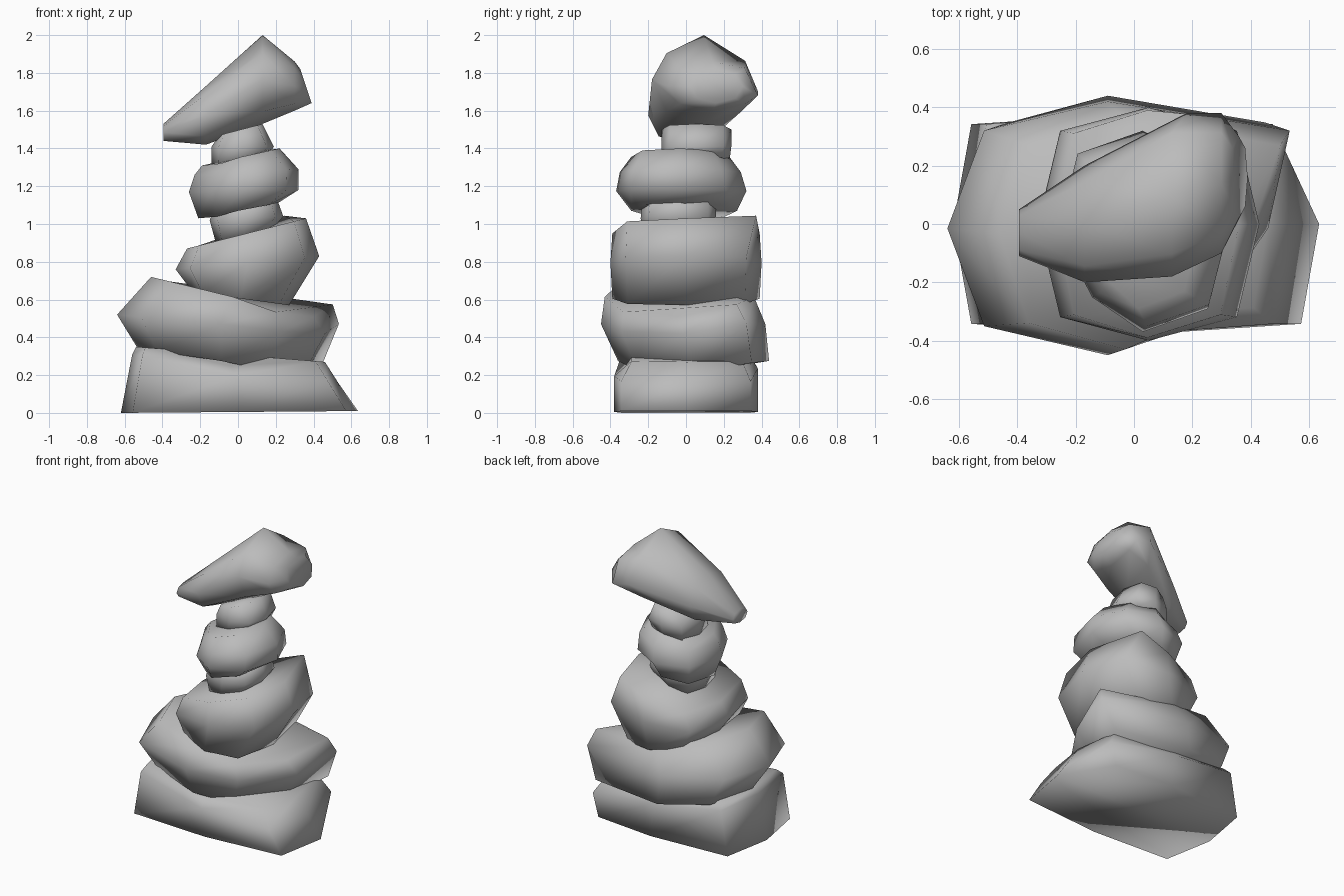
import bpy
import bmesh
import math
from mathutils import Vector

cube = bpy.data.objects.get("Cube")
if cube:
    bpy.data.objects.remove(cube, do_unlink=True)

stone_grey = bpy.data.materials.new("stone_grey")
stone_grey.use_nodes = True
colour = (0.5, 0.5, 0.5, 1)
stone_grey.diffuse_color = colour
stone_grey.node_tree.nodes["Principled BSDF"].inputs["Base Color"].default_value = colour

SIDES = 8
# Ring corner numbers: flat rings by plan direction, upright rings by height
RIGHT, BACK_RIGHT, FRONT_LEFT, FRONT, FRONT_RIGHT = 0, 1, 5, 6, 7
BACK, BACK_TOP, FRONT_TOP = 0, 1, 3


def unit_ring(boxiness):
    """Octagon in the unit square; a lower boxiness power pushes the corners out."""
    for i in range(SIDES):
        angle = math.tau * i / SIDES
        c, s = round(math.cos(angle), 6), round(math.sin(angle), 6)
        yield (math.copysign(abs(c) ** boxiness, c),
               math.copysign(abs(s) ** boxiness, s))


def between(low, high, t):
    return low + (high - low) * (t + 1) / 2


def loft(name, rings, chips):
    """Skin a closed, smooth stone through point rings; chips shift single corners."""
    for (layer, corner), shift in chips.items():
        rings[layer][corner] += Vector(shift)
    bm = bmesh.new()
    loops = [[bm.verts.new(p) for p in ring] for ring in rings]
    for lower, upper in zip(loops, loops[1:]):
        for i in range(SIDES):
            j = (i + 1) % SIDES
            bm.faces.new((lower[i], lower[j], upper[j], upper[i]))
    bm.faces.new(loops[0][::-1])
    bm.faces.new(loops[-1])
    bmesh.ops.recalc_face_normals(bm, faces=bm.faces)
    for face in bm.faces:
        face.smooth = True
    mesh = bpy.data.meshes.new(name)
    bm.to_mesh(mesh)
    bm.free()
    mesh.materials.append(stone_grey)
    bpy.context.collection.objects.link(bpy.data.objects.new(name, mesh))


def flat_stone(name, boxiness, layers, chips={}):
    """Each layer is a tilted ring: left x, left z, right x, right z, front y, back y."""
    rings = []
    for left, left_z, right, right_z, front, back in layers:
        rings.append([Vector((between(left, right, u), between(front, back, v),
                              between(left_z, right_z, u)))
                      for u, v in unit_ring(boxiness)])
    loft(name, rings, chips)


def long_stone(name, boxiness, sections, chips={}):
    """Each section is an upright ring: x, front y, back y, low z, high z, lean."""
    rings = []
    for x, front, back, low, high, lean in sections:
        rings.append([Vector((x + lean * v, between(front, back, u), between(low, high, v)))
                      for u, v in unit_ring(boxiness)])
    loft(name, rings, chips)


# Broad boxy stone on the ground, one bottom corner cut away
flat_stone("base_stone", 0.3, [
    (-.62, 0, .635, .01, -.38, .38),
    (-.56, .31, .53, .16, -.38, .38),
    (-.54, .35, .46, .27, -.32, .33),
], {
    (0, BACK_RIGHT): (-.14, 0, 0),
    (1, FRONT): (0, 0, -.04),
    (2, FRONT): (0, 0, -.06),
})

# Wide slab leaning to one side, drawn out to a point at the back right
slab_chips = {(k, BACK_RIGHT): (.2, 0, .04) for k in range(3)}
slab_chips.update({(k, FRONT_RIGHT): (-.1, .01, 0) for k in range(3)})
flat_stone("leaning_slab", 0.75, [
    (-.53, .34, .35, .21, -.36, .44),
    (-.64, .52, .46, .42, -.45, .42),
    (-.46, .72, .4, .51, -.43, .36),
], slab_chips)

# Heavy wedge in the middle of the stack
flat_stone("middle_wedge", 0.65, [
    (-.24, .64, .27, .57, -.39, .39),
    (-.33, .76, .43, .83, -.4, .4),
    (-.27, .87, .36, 1.03, -.39, .39),
], {(2, BACK_RIGHT): (-.05, .06, .03)})

# Small spacer stone
flat_stone("lower_spacer", 0.7, [
    (-.12, .91, .18, .97, -.23, .15),
    (-.15, 1.02, .24, 1.04, -.24, .16),
    (-.12, 1.1, .2, 1.15, -.23, .16),
])

# Rounded stone above the spacer, narrower across one diagonal
round_chips = {(k, FRONT_LEFT): (.05, .04, 0) for k in range(4)}
round_chips.update({(k, BACK_RIGHT): (-.03, -.03, 0) for k in range(4)})
flat_stone("rounded_stone", 0.75, [
    (-.21, 1.03, .21, 1.11, -.29, .27),
    (-.26, 1.17, .32, 1.18, -.37, .32),
    (-.23, 1.26, .32, 1.29, -.35, .29),
    (-.19, 1.31, .22, 1.4, -.29, .23),
], round_chips)

# Second small spacer
flat_stone("upper_spacer", 0.75, [
    (-.14, 1.3, .16, 1.36, -.13, .23),
    (-.14, 1.41, .19, 1.41, -.13, .24),
    (-.1, 1.47, .13, 1.53, -.13, .24),
])

# Long tilted stone at the top, with a single peak
long_stone("top_stone", 0.95, [
    (-.395, -.11, .05, 1.44, 1.53, 0),
    (-.17, -.2, .2, 1.42, 1.73, 0),
    (.13, -.18, .37, 1.53, 2, 0),
    (.3, -.1, .38, 1.6, 1.86, 0),
    (.36, .02, .3, 1.64, 1.82, -.03),
], {
    (2, BACK): (.05, .01, -.06),
    (2, BACK_TOP): (0, .02, -.07),
    (2, FRONT_TOP): (0, 0, -.03),
    (3, RIGHT): (0, 0, -.05),
})
